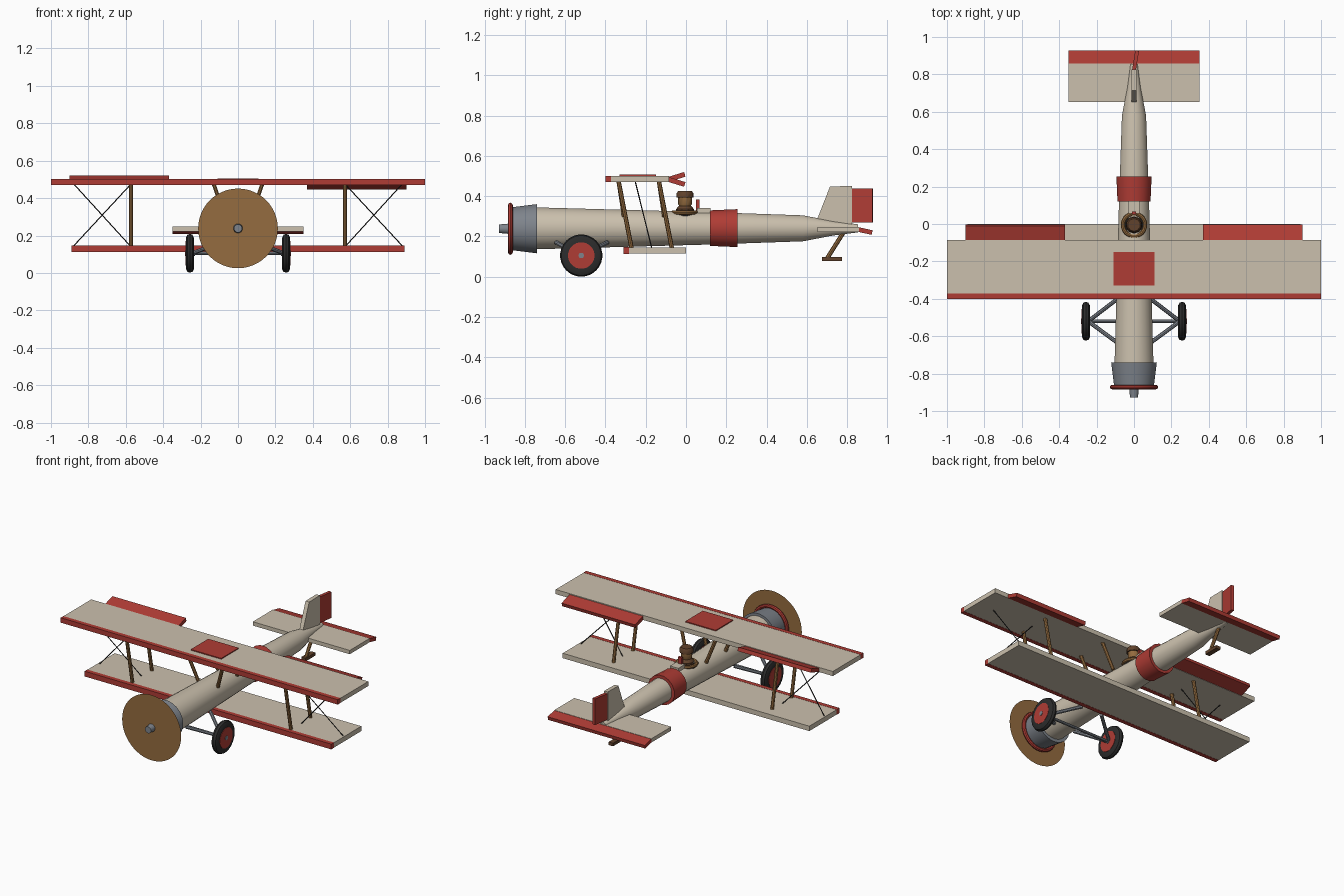
import bpy, bmesh, math
from mathutils import Vector, Matrix

if "Cube" in bpy.data.objects:
    bpy.data.objects.remove(bpy.data.objects["Cube"])

def mat(name, r, g, b):
    m = bpy.data.materials.new(name)
    m.diffuse_color = (r, g, b, 1)
    m.use_nodes = True
    m.node_tree.nodes["Principled BSDF"].inputs["Base Color"].default_value = m.diffuse_color
    return m

CREAM = mat("cream", .60, .53, .42)
RED = mat("red", .43, .045, .035)
WOOD = mat("wood", .30, .15, .05)
GREY = mat("grey", .21, .23, .26)
DARK = mat("dark", .025, .025, .025)
LEATHER = mat("leather", .12, .055, .025)
ZC = .238  # height of the thrust line

def finish(name, bm, m, smooth=False):
    bmesh.ops.recalc_face_normals(bm, faces=bm.faces)
    me = bpy.data.meshes.new(name)
    bm.to_mesh(me)
    bm.free()
    ob = bpy.data.objects.new(name, me)
    bpy.context.collection.objects.link(ob)
    me.materials.append(m)
    if smooth:
        bpy.ops.object.select_all(action='DESELECT')
        ob.select_set(True)
        bpy.context.view_layer.objects.active = ob
        bpy.ops.object.shade_smooth_by_angle(angle=math.radians(35))
    return ob

def prism(name, pts, x0, x1, m):
    """Side outline (y, z) extruded from x0 to x1."""
    bm = bmesh.new()
    a = [bm.verts.new((x0, y, z)) for y, z in pts]
    f = bm.faces.new(a)
    g = bmesh.ops.extrude_face_region(bm, geom=[f])
    bmesh.ops.translate(bm, vec=(x1 - x0, 0, 0),
                        verts=[v for v in g['geom'] if isinstance(v, bmesh.types.BMVert)])
    return finish(name, bm, m)

def box(name, x0, x1, y0, y1, z0, z1, m):
    return prism(name, [(y0, z0), (y1, z0), (y1, z1), (y0, z1)], x0, x1, m)

def flap(name, x0, x1, hinge, tip, t, m):
    """Tilted slab from the hinge to the trailing edge, both (y, z)."""
    h, p = Vector(hinge), Vector(tip)
    d = (p - h).normalized()
    n = Vector((-d.y, d.x)) * t / 2
    return prism(name, [h - n, p - n, p + n, h + n], x0, x1, m)

def lathe(name, prof, axis, centre, m, n=24, closed=False):
    """Turn a (distance along axis, radius) profile; end caps unless closed loop."""
    bm = bmesh.new()
    i = 'xyz'.index(axis)
    rings = []
    for d, r in prof:
        ring = []
        for k in range(n):
            t = 2 * math.pi * (k + .5) / n
            v = [0, 0, 0]
            v[i], v[(i + 1) % 3], v[(i + 2) % 3] = d, r * math.cos(t), r * math.sin(t)
            ring.append(bm.verts.new(Vector(v) + Vector(centre)))
        rings.append(ring)
    pairs = list(zip(rings, rings[1:] + ([rings[0]] if closed else [])))
    for a, b in pairs:
        for k in range(n):
            bm.faces.new((a[k], a[(k + 1) % n], b[(k + 1) % n], b[k]))
    if not closed:
        bm.faces.new(rings[0])
        bm.faces.new(rings[-1])
    return finish(name, bm, m, True)

def torus(name, axis, centre, R, r, m, n=32):
    prof = [(r * math.sin(k * math.pi / 4), R + r * math.cos(k * math.pi / 4)) for k in range(8)]
    return lathe(name, prof, axis, centre, m, n, True)

def rod(name, a, b, r, m, n=8):
    a, b = Vector(a), Vector(b)
    bm = bmesh.new()
    M = Matrix.Translation((a + b) / 2) @ (b - a).to_track_quat('Z', 'Y').to_matrix().to_4x4()
    bmesh.ops.create_cone(bm, cap_ends=True, segments=n, radius1=r, radius2=r,
                          depth=(b - a).length, matrix=M)
    return finish(name, bm, m, True)

# Fuselage, band, cowling, nose ring, hub
lathe("fuselage", [(-.75, .105), (.12, .081), (.58, .065), (.73, .036), (.855, .02)], 'y', (0, 0, ZC + .002), CREAM)
lathe("fuselage_band", [(.12, .09), (.255, .096)], 'y', (0, 0, ZC + .003), RED, 16)
lathe("cowling", [(-.868, .107), (-.74, .123)], 'y', (0, 0, ZC), GREY)
torus("nose_ring", 'y', (0, -.872, ZC), .118, .012, RED)
lathe("propeller_hub", [(-.928, .022), (-.86, .028)], 'y', (0, 0, ZC), GREY, 12)

# Spinning propeller disc
bm = bmesh.new()
bmesh.ops.create_circle(bm, cap_ends=True, segments=48, radius=.213,
                        matrix=Matrix.Translation((0, -.89, ZC)) @ Matrix.Rotation(math.pi / 2, 4, 'X'))
finish("propeller_disc", bm, WOOD)

# Wings with red leading edges
for nm, w, y0, y1, z0, z1 in (("upper", 1, -.40, -.085, .47, .50), ("lower", .89, -.31, 0, .114, .146)):
    box(nm + "_wing", -w, w, y0 + .028, y1, z0, z1, CREAM)
    box(nm + "_leading_edge", -w, w, y0, y0 + .028, z0 - .001, z1 + .001, RED)
box("wing_patch", -.11, .11, -.33, -.15, .495, .506, RED)
flap("aileron_up", -.90, -.37, (-.088, .483), (-.006, .508), .024, RED)
flap("aileron_down", .37, .90, (-.088, .483), (-.006, .458), .024, RED)

# Struts, wires, landing gear on both sides
for s in (-1, 1):
    for y in (-.335, -.135):
        rod("wing_strut", (s * .572, y, .475), (s * .572, y + .065, .14), .011, WOOD)
        rod("centre_strut", (s * .13, y, .475), (s * .07, y + .027, .30), .011, WOOD)
    rod("wire_a", (s * .875, -.252, .472), (s * .575, -.17, .143), .003, DARK, 6)
    rod("wire_b", (s * .575, -.252, .472), (s * .88, -.17, .143), .003, DARK, 6)
    c = (s * .257, -.52, .105)
    lathe("tyre", [(-.021, .062), (-.021, .085), (-.014, .099), (0, .105),
                   (.014, .099), (.021, .085), (.021, .062)], 'x', c, DARK, 28)
    lathe("wheel_disc", [(-.023, .066), (.023, .066)], 'x', c, RED)
    lathe("wheel_cap", [(-.026, .014), (.026, .014)], 'x', c, GREY, 12)
    for y in (-.645, -.39):
        rod("gear_strut", (s * .245, -.52, .105), (s * .075, y, .17), .011, GREY)
rod("axle", (-.25, -.52, .105), (.25, -.52, .105), .009, GREY)

# Tail
box("tailplane", -.35, .35, .652, .858, .222, .247, CREAM)
flap("elevator", -.35, .35, (.856, .234), (.924, .219), .023, RED)
prism("fin", [(.645, .27), (.715, .448), (.825, .45), (.825, .25), (.645, .25)], -.013, .013, CREAM)
rudder = box("rudder", -.01, .01, 0, .105, .268, .438, RED)
rudder.location = (0, .823, 0)
rudder.rotation_euler = (0, 0, -.16)
rod("tail_skid_strut", (0, .785, .225), (0, .70, .09), .011, WOOD)
box("tail_skid_foot", -.016, .016, .675, .775, .077, .097, LEATHER)

# Cockpit and pilot
torus("cockpit_rim", 'z', (0, -.005, .318), .06, .011, WOOD, 20)
lathe("cockpit_floor", [(.28, .058), (.318, .058)], 'z', (0, -.005, 0), DARK, 20)
lathe("pilot_body", [(.28, .04), (.335, .045), (.352, .03)], 'z', (0, -.005, 0), LEATHER, 10)
lathe("pilot_head", [(.345, .025), (.36, .034), (.395, .034)], 'z', (0, -.005, 0), WOOD, 10)
lathe("pilot_helmet", [(.392, .042), (.413, .042), (.426, .034)], 'z', (0, -.005, 0), LEATHER, 10)
box("scarf", -.012, .012, .05, .066, .30, .382, RED)
box("headrest", -.03, .03, .055, .122, .29, .34, CREAM)
